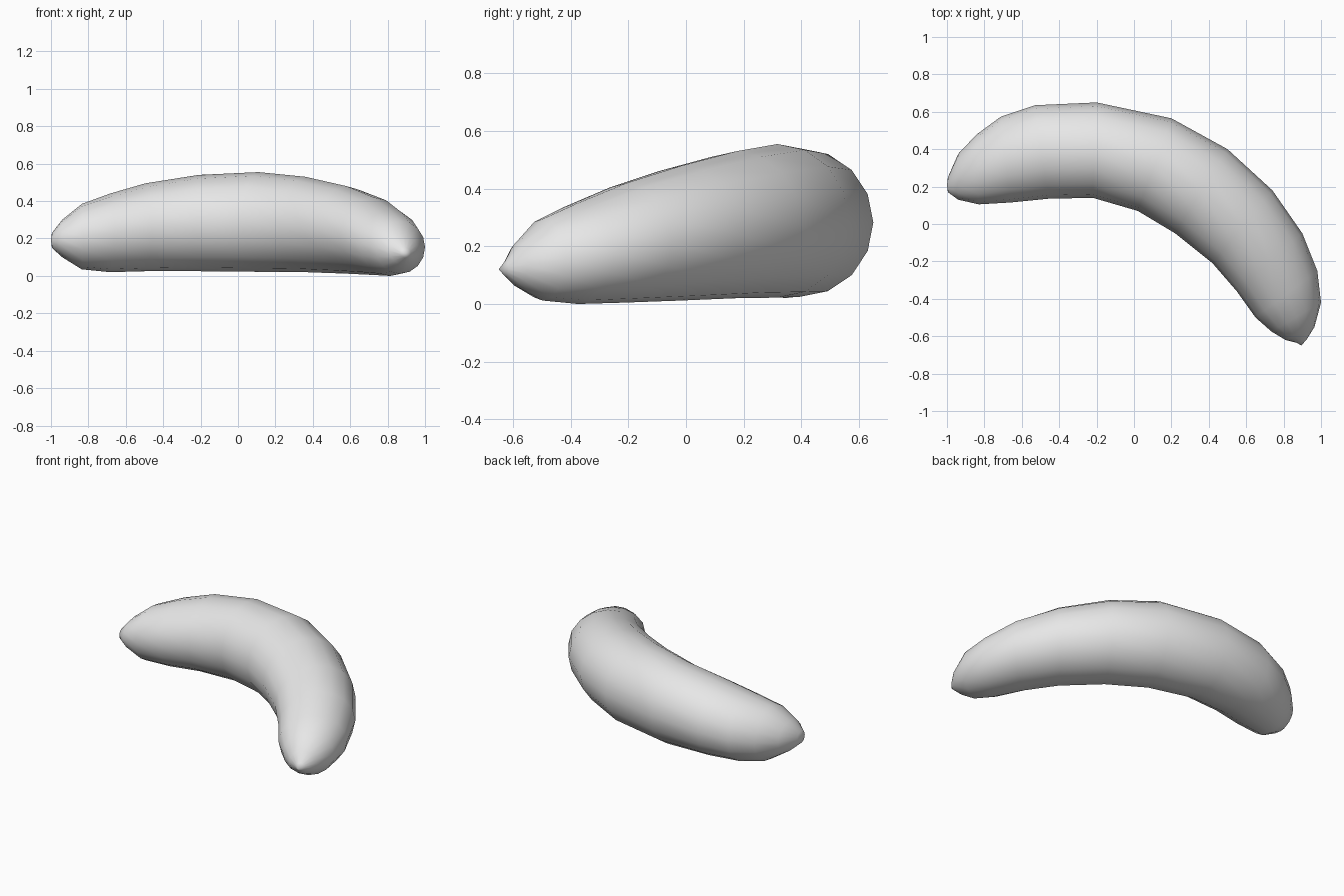
import bpy
import bmesh
import math
from mathutils import Vector

if "Cube" in bpy.data.objects:
    bpy.data.objects.remove(bpy.data.objects["Cube"], do_unlink=True)

# Single plain grey skin
grey = bpy.data.materials.new("light grey")
grey.use_nodes = True
grey.diffuse_color = (0.8, 0.8, 0.8, 1)
grey.node_tree.nodes["Principled BSDF"].inputs["Base Color"].default_value = (0.8, 0.8, 0.8, 1)

SIDES = 16

# Cross-sections: outer x, outer y, inner x, inner y, bottom z, top z
SECTIONS = [
    (-0.995, 0.25, -0.995, 0.17, 0.15, 0.23),
    (-0.94, 0.375, -0.94, 0.13, 0.10, 0.30),
    (-0.84, 0.48, -0.83, 0.105, 0.035, 0.385),
    (-0.71, 0.575, -0.66, 0.115, 0.02, 0.44),
    (-0.53, 0.635, -0.46, 0.135, 0.025, 0.495),
    (-0.20, 0.65, -0.22, 0.14, 0.025, 0.54),
    (0.20, 0.565, 0.02, 0.07, 0.022, 0.555),
    (0.50, 0.40, 0.22, -0.05, 0.02, 0.53),
    (0.74, 0.18, 0.42, -0.21, 0.012, 0.48),
    (0.90, -0.05, 0.55, -0.36, 0.005, 0.42),
    (0.98, -0.25, 0.65, -0.50, 0.0, 0.35),
    (1.00, -0.42, 0.735, -0.575, 0.012, 0.295),
    (0.965, -0.55, 0.81, -0.62, 0.06, 0.21),
    (0.925, -0.615, 0.87, -0.635, 0.095, 0.15),
]
TIPS = [(-1.0, 0.205, 0.19), (0.895, -0.65, 0.12)]


def add_ring(bm, ox, oy, ix, iy, low, high):
    """Elliptical cross-section spanning the outer and inner edge of the bend."""
    centre = Vector(((ox + ix) / 2, (oy + iy) / 2, (low + high) / 2))
    across = Vector(((ox - ix) / 2, (oy - iy) / 2, 0))
    up = Vector((0, 0, (high - low) / 2))
    angles = [2 * math.pi * k / SIDES for k in range(SIDES)]
    return [bm.verts.new(centre + across * math.cos(a) + up * math.sin(a)) for a in angles]


# Curved, tapered body lofted through the cross-sections
bm = bmesh.new()
rings = [add_ring(bm, *s) for s in SECTIONS]
for a, b in zip(rings, rings[1:]):
    for k in range(SIDES):
        n = (k + 1) % SIDES
        bm.faces.new((a[k], a[n], b[n], b[k]))

# Close both rounded ends with a fan
for ring, tip in ((rings[0], TIPS[0]), (rings[-1], TIPS[1])):
    pole = bm.verts.new(tip)
    for k in range(SIDES):
        bm.faces.new((ring[k], ring[(k + 1) % SIDES], pole))

bmesh.ops.recalc_face_normals(bm, faces=bm.faces)
for face in bm.faces:
    face.smooth = True

mesh = bpy.data.meshes.new("banana_body")
bm.to_mesh(mesh)
bm.free()
mesh.materials.append(grey)
body = bpy.data.objects.new("banana_body", mesh)
bpy.context.collection.objects.link(body)
